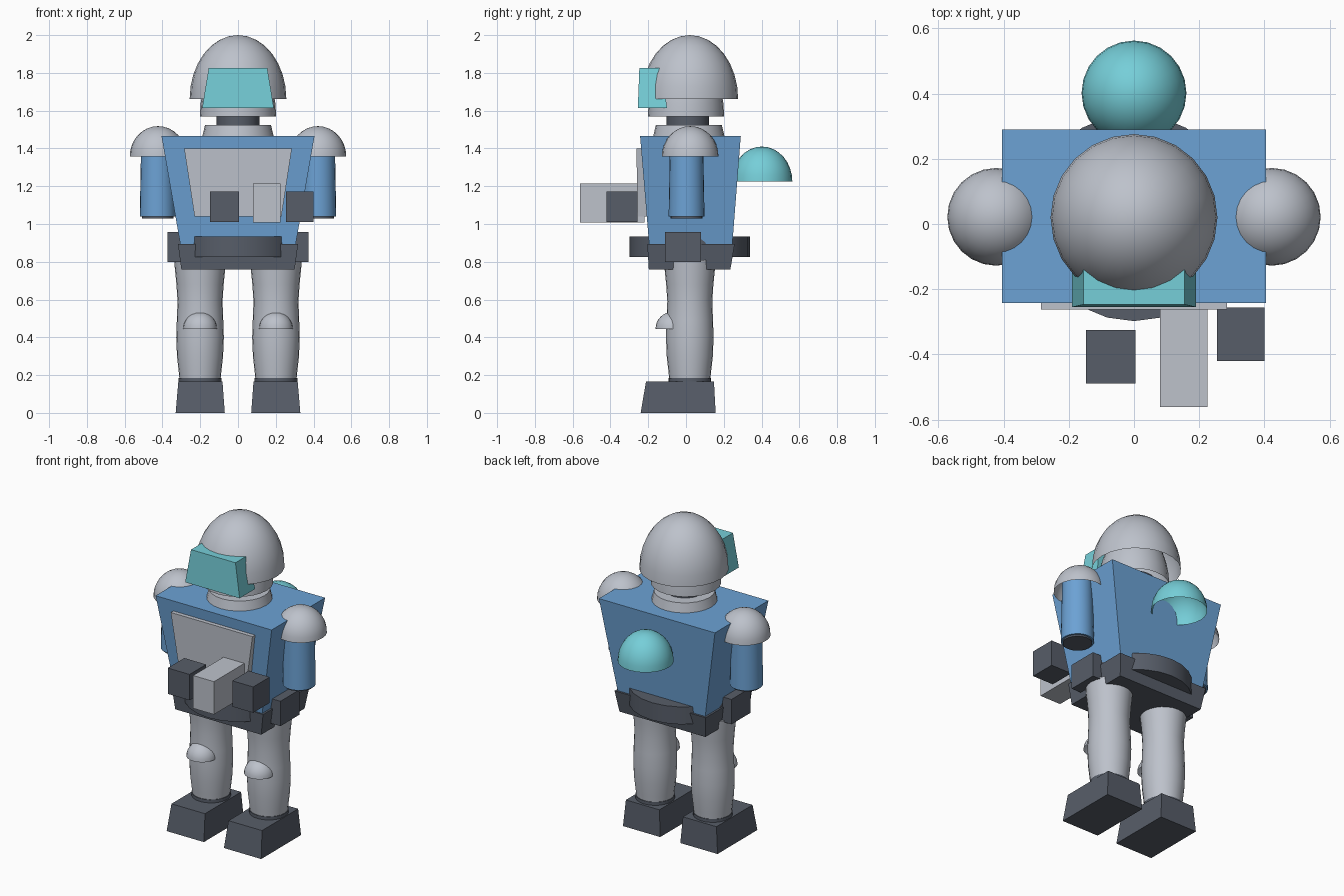
import bpy, bmesh, math
from mathutils import Matrix

if "Cube" in bpy.data.objects:
    bpy.data.objects.remove(bpy.data.objects["Cube"])


def material(name, rgb):
    m = bpy.data.materials.new(name)
    m.use_nodes = True
    m.diffuse_color = (*rgb, 1)
    m.node_tree.nodes["Principled BSDF"].inputs["Base Color"].default_value = (*rgb, 1)
    return m


BLUE = material("armor blue", (0.15, 0.36, 0.66))
GREY = material("light grey", (0.51, 0.54, 0.60))
DARK = material("dark slate", (0.095, 0.11, 0.14))
TEAL = material("visor teal", (0.18, 0.62, 0.69))


def finish(name, bm, mat, location=(0, 0, 0), smooth=True):
    bmesh.ops.recalc_face_normals(bm, faces=bm.faces)
    for f in bm.faces:
        f.smooth = smooth
    mesh = bpy.data.meshes.new(name)
    bm.to_mesh(mesh)
    bm.free()
    mesh.materials.append(mat)
    if smooth:
        mesh.set_sharp_from_angle(angle=math.radians(35))
    obj = bpy.data.objects.new(name, mesh)
    obj.location = location
    bpy.context.collection.objects.link(obj)
    return obj


def dome(name, mat, location, radius, height):
    """Open half ellipsoid, flat rim down."""
    bm = bmesh.new()
    bmesh.ops.create_uvsphere(bm, u_segments=24, v_segments=16, radius=1,
                              matrix=Matrix.Diagonal((radius, radius, height, 1)))
    low = [v for v in bm.verts if v.co.z < -0.001]
    bmesh.ops.delete(bm, geom=low, context="VERTS")
    obj = finish(name, bm, mat, location)
    # keep the shell facing outwards
    if obj.data.polygons[0].normal.dot(obj.data.polygons[0].center) < 0:
        obj.data.flip_normals()


def lathe(name, mat, x, y, profile, segments=24):
    """Capped round part from (radius, height) pairs, bottom to top."""
    bm = bmesh.new()
    rings = []
    for r, z in profile:
        angles = [2 * math.pi * i / segments for i in range(segments)]
        rings.append([bm.verts.new((r * math.sin(a), r * math.cos(a), z)) for a in angles])
    for a, b in zip(rings, rings[1:]):
        for i in range(segments):
            j = (i + 1) % segments
            bm.faces.new((a[i], a[j], b[j], b[i]))
    bm.faces.new(rings[0])
    bm.faces.new(rings[-1])
    finish(name, bm, mat, (x, y, 0))


def block(name, mat, bottom, top):
    """Tapered box; each end is (x0, x1, y0, y1, z)."""
    bm = bmesh.new()
    loops = []
    for x0, x1, y0, y1, z in (bottom, top):
        corners = ((x0, y0), (x1, y0), (x1, y1), (x0, y1))
        loops.append([bm.verts.new((x, y, z)) for x, y in corners])
    a, b = loops
    bm.faces.new(a)
    bm.faces.new(b)
    for i in range(4):
        j = (i + 1) % 4
        bm.faces.new((a[i], a[j], b[j], b[i]))
    finish(name, bm, mat, smooth=False)


def box(name, mat, x0, x1, y0, y1, z0, z1):
    block(name, mat, (x0, x1, y0, y1, z0), (x0, x1, y0, y1, z1))


# Torso, chest plate and pack
block("torso", BLUE, (-0.305, 0.305, -0.195, 0.245, 0.89), (-0.405, 0.405, -0.243, 0.29, 1.466))
block("chest_plate", GREY, (-0.23, 0.23, -0.255, -0.15, 1.04), (-0.285, 0.285, -0.263, -0.15, 1.40))
dome("back_pack", TEAL, (0, 0.402, 1.225), 0.161, 0.185)

# Hips and belt
block("hips", DARK, (-0.30, 0.30, -0.197, 0.235, 0.76), (-0.318, 0.318, -0.205, 0.258, 0.895))
lathe("belt", DARK, 0, 0.02, [(0.318, 0.825), (0.318, 0.935)])

# Head
lathe("collar", GREY, 0, 0.015, [(0.192, 1.45), (0.175, 1.523)])
lathe("neck", DARK, 0, 0.01, [(0.113, 1.50), (0.113, 1.60)])
dome("head", GREY, (0, 0, 1.568), 0.202, 0.36)
dome("helmet", GREY, (0, 0.02, 1.662), 0.256, 0.338)
block("visor", TEAL, (-0.19, 0.19, -0.255, -0.10, 1.613), (-0.155, 0.155, -0.247, -0.13, 1.825))

# Held tool with a hand on each side
box("tool", GREY, 0.08, 0.226, -0.562, -0.22, 1.007, 1.214)
box("right_hand", DARK, -0.147, 0.005, -0.49, -0.325, 1.01, 1.173)
box("left_hand", DARK, 0.254, 0.40, -0.42, -0.256, 1.01, 1.173)

# Limbs on both sides
for side, s in (("left", 1), ("right", -1)):
    dome(side + "_shoulder", GREY, (s * 0.423, 0.022, 1.358), 0.15, 0.16)
    lathe(side + "_arm", BLUE, s * 0.425, 0.003, [(0.095, 1.04), (0.088, 1.42)])
    lathe(side + "_wrist", DARK, s * 0.425, 0.003, [(0.084, 1.03), (0.084, 1.06)])
    x0, x1 = sorted((s * 0.26, s * 0.373))
    box(side + "_hip_pouch", DARK, x0, x1, -0.11, 0.08, 0.80, 0.957)
    lathe(side + "_leg", GREY, s * 0.201, 0.02,
          [(0.108, 0.17), (0.113, 0.22), (0.122, 0.30), (0.126, 0.40), (0.123, 0.49),
           (0.119, 0.59), (0.125, 0.68), (0.135, 0.78), (0.137, 0.81)])
    lathe(side + "_ankle", DARK, s * 0.201, 0.02, [(0.113, 0.15), (0.113, 0.185)])
    dome(side + "_knee_pad", GREY, (s * 0.201, -0.072, 0.445), 0.089, 0.09)
    b0, b1 = sorted((s * 0.07, s * 0.33))
    t0, t1 = sorted((s * 0.082, s * 0.316))
    block(side + "_foot", DARK, (b0, b1, -0.24, 0.157, 0), (t0, t1, -0.212, 0.148, 0.165))
